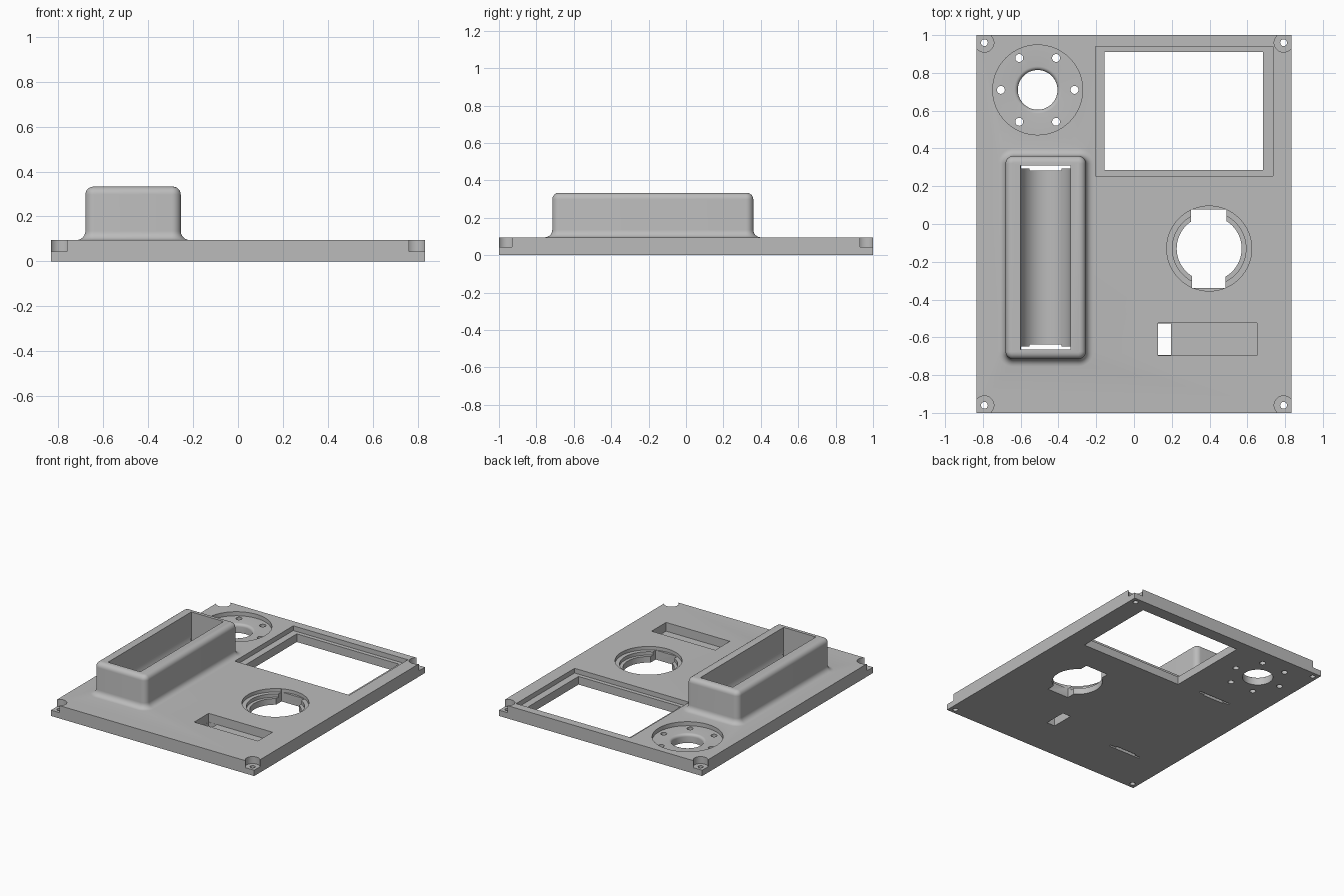
import bpy, bmesh, math
from math import sin, cos, pi

if "Cube" in bpy.data.objects:
    bpy.data.objects.remove(bpy.data.objects["Cube"])

T = 0.095                                   # plate thickness
grey = bpy.data.materials.new("light_grey")
grey.diffuse_color = (0.5, 0.5, 0.5, 1)
grey.use_nodes = True
grey.node_tree.nodes["Principled BSDF"].inputs["Base Color"].default_value = grey.diffuse_color


def loft(name, rings):
    """Closed solid through stacked rings of equal point count."""
    bm = bmesh.new()
    vs = [[bm.verts.new(p) for p in r] for r in rings]
    n = len(vs[0])
    for a, b in zip(vs, vs[1:]):
        for i in range(n):
            j = (i + 1) % n
            bm.faces.new((a[i], a[j], b[j], b[i]))
    bm.faces.new(vs[0][::-1])
    bm.faces.new(vs[-1])
    bmesh.ops.recalc_face_normals(bm, faces=bm.faces)
    me = bpy.data.meshes.new(name)
    bm.to_mesh(me)
    bm.free()
    ob = bpy.data.objects.new(name, me)
    bpy.context.collection.objects.link(ob)
    me.materials.append(grey)
    return ob


def box(name, x0, x1, y0, y1, z0, z1):
    return loft(name, [[(x0, y0, z), (x1, y0, z), (x1, y1, z), (x0, y1, z)]
                       for z in (z0, z1)])


def lathe(name, cx, cy, profile, n=64):
    return loft(name, [[(cx + r * cos(2 * pi * i / n), cy + r * sin(2 * pi * i / n), z)
                        for i in range(n)] for r, z in profile])


def rounded_ring(cx, cy, hx, hy, r, z, n=8):
    pts = []
    for k, (sx, sy) in enumerate(((1, 1), (-1, 1), (-1, -1), (1, -1))):
        for i in range(n + 1):
            a = (k + i / n) * pi / 2
            pts.append((cx + sx * (hx - r) + r * cos(a), cy + sy * (hy - r) + r * sin(a), z))
    return pts


def combine(target, other, op):
    m = target.modifiers.new(op.lower(), 'BOOLEAN')
    m.operation, m.solver, m.object = op, 'EXACT', other
    bpy.context.view_layer.objects.active = target
    bpy.ops.object.modifier_apply(modifier=m.name)
    bpy.data.objects.remove(other)


# Base plate
panel = box("panel", -0.833, 0.833, -1, 1, 0, T)


def cut(ob):
    combine(panel, ob, 'DIFFERENCE')


# Raised holder body: flared foot, straight wall, rounded rim
steps = [i / 6 * pi / 2 for i in range(7)]
profile = [(0.04, 0.05)]
profile += [(0.04 - 0.04 * sin(a), T + 0.04 - 0.04 * cos(a)) for a in steps]
profile += [(-0.035 + 0.035 * cos(a), 0.298 + 0.035 * sin(a)) for a in steps]
body = loft("holder", [rounded_ring(-0.4675, -0.1775, 0.2125 + d, 0.5375 + d, 0.04 + d, z)
                       for d, z in profile])
combine(panel, body, 'UNION')

# Round-bottomed trough inside the holder
R, CX, CZ = 0.1325, -0.4675, 0.18
arc = [(CX + R * cos(a), CZ + R * sin(a)) for a in [pi + pi * i / 32 for i in range(33)]]
arc += [(CX + R, 0.5), (CX - R, 0.5)]
cut(loft("trough_cut", [[(x, y, z) for x, z in arc] for y in (-0.665, 0.31)]))

# Contact slots through the floor at both trough ends
for y, s in ((0.3095, -1), (-0.6645, 1)):
    for half, depth in ((0.132, 0.015), (0.085, 0.027)):
        y0, y1 = sorted((y, y + s * depth))
        cut(box("slot_cut", CX - half, CX + half, y0, y1, -0.1, 0.4))

# Screen window with a stepped recess
cut(box("window_recess_cut", -0.205, 0.735, 0.255, 0.94, 0.06, 0.2))
cut(box("window_cut", -0.155, 0.682, 0.285, 0.91, -0.1, 0.2))

# Flange recess, rounded centre hole and six bolt holes
FX, FY, FZ = -0.51, 0.71, 0.065
flange = [(0.105, -0.1)]
flange += [(0.125 - 0.02 * cos(a), FZ - 0.02 + 0.02 * sin(a)) for a in steps]
flange += [(0.238, FZ), (0.238, 0.2)]
cut(lathe("flange_cut", FX, FY, flange))
for i in range(6):
    a = i * pi / 3
    cut(lathe("bolt_cut", FX + 0.195 * cos(a), FY + 0.195 * sin(a),
              [(0.021, -0.1), (0.021, 0.2)], 24))

# Stepped round socket with two keyways
cut(lathe("socket_cut", 0.398, -0.13, [(0.172, -0.1), (0.172, 0.045), (0.195, 0.045),
                                       (0.195, 0.07), (0.225, 0.07), (0.225, 0.2)]))
cut(box("keyway_cut", 0.303, 0.49, -0.13, 0.077, -0.1, 0.15))
cut(box("keyway_cut", 0.308, 0.485, -0.338, -0.13, -0.1, 0.15))

# Rectangular pocket with a through opening at its left end
cut(box("pocket_cut", 0.127, 0.65, -0.695, -0.525, 0.03, 0.2))
cut(box("pocket_opening_cut", 0.128, 0.195, -0.694, -0.526, -0.1, 0.15))

# Corner screw seats, open to the outside corner
for sx in (-1, 1):
    for sy in (-1, 1):
        x, y = sx * 0.792, sy * 0.96
        cut(lathe("seat_cut", x, y, [(0.05, 0.043), (0.05, 0.2)], 48))
        x0, x1 = sorted((x, sx * 0.9))
        y0, y1 = sorted((y, sy * 1.1))
        cut(box("corner_cut", x0, x1, y0, y1, 0.043, 0.2))
        cut(lathe("screw_cut", x, y, [(0.018, -0.1), (0.018, 0.2)], 24))

# Smooth curved walls, crisp edges
bpy.ops.object.select_all(action='DESELECT')
panel.select_set(True)
bpy.context.view_layer.objects.active = panel
bpy.ops.object.shade_smooth_by_angle(angle=math.radians(30))
